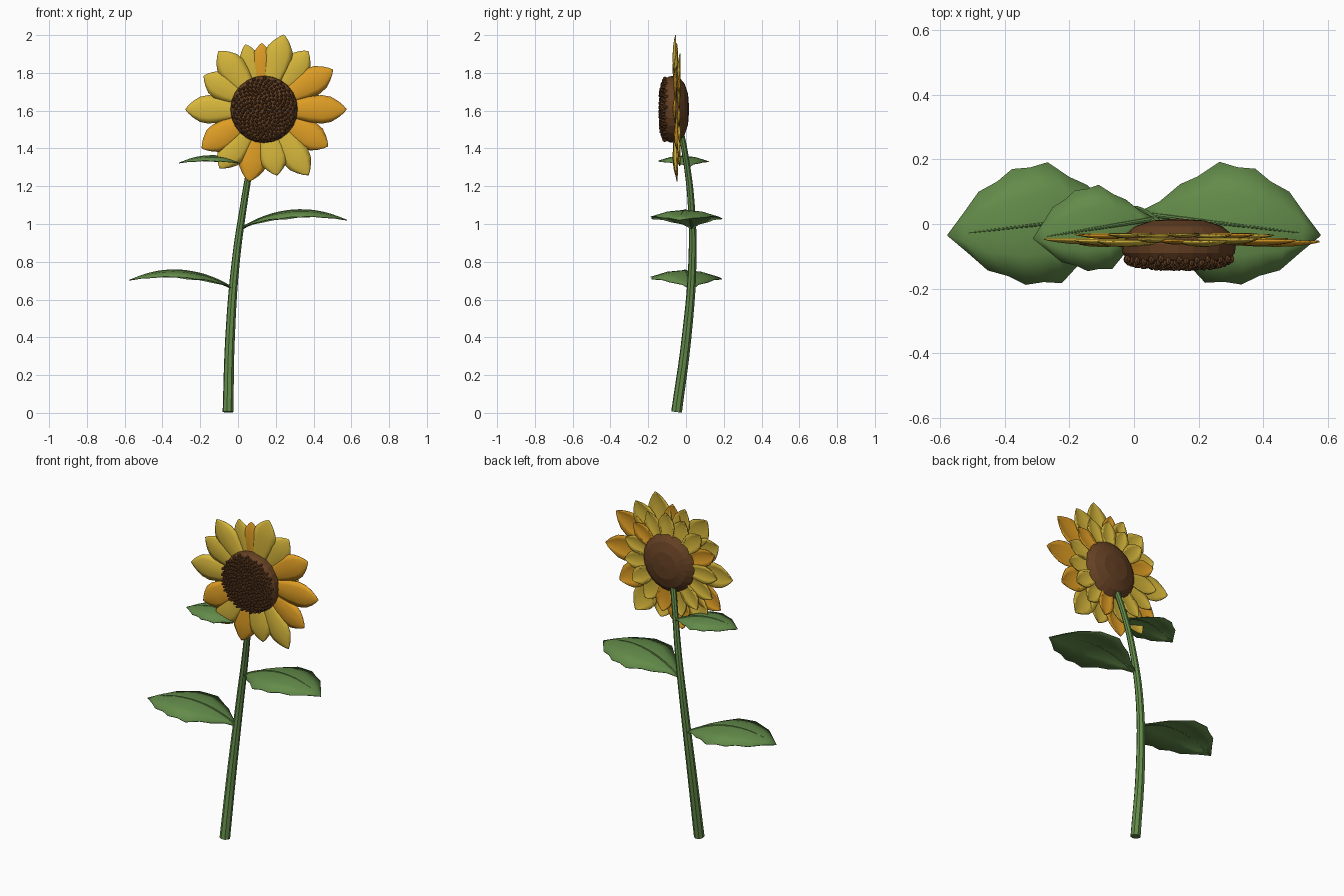
import bpy, bmesh, math, random
from mathutils import Vector, Matrix

random.seed(4)
if "Cube" in bpy.data.objects:
    bpy.data.objects.remove(bpy.data.objects["Cube"], do_unlink=True)


def material(name, rgb):
    m = bpy.data.materials.new(name)
    m.use_nodes = True
    m.diffuse_color = (*rgb, 1)
    m.node_tree.nodes["Principled BSDF"].inputs["Base Color"].default_value = (*rgb, 1)
    return m


GREEN = material("leaf green", (0.125, 0.26, 0.068))
YELLOW = material("petal yellow", (0.69, 0.48, 0.045))
ORANGE = material("petal orange", (0.74, 0.34, 0.018))
BROWN = material("seed brown", (0.13, 0.052, 0.017))

HEAD = Vector((0.138, -0.05, 1.607))
smooth_parts = []


def add_object(name, bm, mat, smooth=True):
    bmesh.ops.remove_doubles(bm, verts=bm.verts, dist=0.0002)
    bmesh.ops.recalc_face_normals(bm, faces=bm.faces)
    mesh = bpy.data.meshes.new(name)
    bm.to_mesh(mesh)
    bm.free()
    mesh.materials.append(mat)
    obj = bpy.data.objects.new(name, mesh)
    bpy.context.collection.objects.link(obj)
    if smooth:
        smooth_parts.append(obj)
    return obj


def sheet(name, rows, mat, thickness):
    """Skin equal rows of points, then give the sheet some thickness."""
    bm = bmesh.new()
    grid = [[bm.verts.new(p) for p in row] for row in rows]
    for a, b in zip(grid, grid[1:]):
        for i in range(len(a) - 1):
            bm.faces.new((a[i], a[i + 1], b[i + 1], b[i]))
    obj = add_object(name, bm, mat)
    mod = obj.modifiers.new("Thickness", "SOLIDIFY")
    mod.thickness = thickness
    mod.offset = 0
    return obj


def tube(name, points, radii, mat):
    """Tapered round tube through the points."""
    curve = bpy.data.curves.new(name, "CURVE")
    curve.dimensions = "3D"
    curve.bevel_depth = 1
    curve.bevel_resolution = 2
    curve.resolution_u = 5
    curve.use_fill_caps = True
    spline = curve.splines.new("BEZIER")
    spline.bezier_points.add(len(points) - 1)
    for bp, co, r in zip(spline.bezier_points, points, radii):
        bp.co, bp.radius = co, r
        bp.handle_left_type = bp.handle_right_type = "AUTO"
    curve.materials.append(mat)
    obj = bpy.data.objects.new(name, curve)
    bpy.context.collection.objects.link(obj)
    bpy.ops.object.select_all(action="DESELECT")
    obj.select_set(True)
    bpy.context.view_layer.objects.active = obj
    bpy.ops.object.convert(target="MESH")
    smooth_parts.append(bpy.context.object)


# Curved stem, running into the back of the head
tube("stem",
     [(-0.053, -0.05, 0.005), (-0.042, 0.003, 0.4), (-0.012, 0.034, 0.8),
      (0.03, 0.028, 1.1), (0.07, 0.002, 1.33), (0.115, -0.035, 1.53)],
     [0.029, 0.026, 0.022, 0.019, 0.017, 0.016], GREEN)

# Toothed leaves: distance along the midrib and half width
LEAF_OUTLINE = [(0, 0.008), (0.1, 0.045), (0.2, 0.105), (0.29, 0.135), (0.4, 0.188),
                (0.5, 0.178), (0.6, 0.18), (0.69, 0.147), (0.8, 0.122), (0.9, 0.06), (1, 0.001)]


def leaf(name, root, tip, scale, arch):
    root, tip = Vector(root), Vector(tip)
    side = (tip - root).cross(Vector((0, 0, 1))).normalized()
    up = Vector((0, 0, 1))
    rows, spine = [], []
    for t, width in LEAF_OUTLINE:
        mid = root.lerp(tip, t) + up * arch * 4 * t * (1 - t)
        spine.append(mid)
        w = width * scale
        rows.append([mid + side * w * u - up * 0.2 * w * u * u
                     for u in (-1, -0.5, 0, 0.5, 1)])
    sheet(name, rows, GREEN, 0.004)
    ribs = spine[::2]
    tube(name + "_midrib", ribs, [0.008 - 0.0012 * i for i in range(len(ribs))], GREEN)


leaf("lower_leaf", (-0.025, 0.03, 0.658), (-0.577, -0.035, 0.702), 1, 0.073)
leaf("middle_leaf", (0.02, 0.032, 0.978), (0.577, -0.035, 1.02), 1, 0.073)
leaf("upper_leaf", (0.06, 0.015, 1.305), (-0.312, -0.045, 1.323), 0.7, 0.045)

# Cupped petals: distance along the petal and half width
PETAL_OUTLINE = [(0, 0.03), (0.2, 0.05), (0.4, 0.067), (0.6, 0.075), (0.75, 0.066),
                 (0.87, 0.042), (0.95, 0.02), (1, 0.001)]


def petal(name, angle, inner, outer, width, y, mat):
    a = math.radians(angle)
    out = Vector((math.cos(a), 0, math.sin(a)))
    side = Vector((-out.z, 0, out.x))
    rows = []
    for t, w in PETAL_OUTLINE:
        centre = HEAD + out * (inner + (outer - inner) * t)
        rows.append([centre + side * w * width * u
                     + Vector((0, y - 0.2 * w * width * (1 - u * u), 0))
                     for u in (-1, -0.6, -0.2, 0.2, 0.6, 1)])
    sheet(name, rows, mat, 0.005)


# Front ring: angle, reach, colour
FRONT_RING = [(0, 0.436, ORANGE), (30, 0.42, ORANGE), (53, 0.386, YELLOW), (75, 0.408, YELLOW),
              (92, 0.35, ORANGE), (106, 0.357, YELLOW), (128, 0.39, YELLOW), (151, 0.364, YELLOW),
              (180, 0.416, YELLOW), (212, 0.388, ORANGE), (233, 0.39, YELLOW),
              (258, 0.39, ORANGE), (281, 0.355, YELLOW), (304, 0.42, YELLOW), (330, 0.39, ORANGE)]
for i, (angle, reach, mat) in enumerate(FRONT_RING):
    narrow = 0.75 if 85 < angle < 110 else 1
    petal(f"front_petal_{i + 1}", angle, 0.11, reach, narrow, 0.004 * (i % 3 - 1), mat)

# Smaller ring behind
for i in range(15):
    petal(f"back_petal_{i + 1}", i * 24 + 14, 0.11, random.uniform(0.29, 0.33), 0.7,
          0.016 + 0.003 * (i % 2), ORANGE if i % 5 == 1 else YELLOW)

# Faceted seed disc, turned around the y axis
DISC_PROFILE = [(0, 0.017), (0.08, 0.011), (0.135, -0.007), (0.168, -0.034), (0.178, -0.062),
                (0.174, -0.09), (0.158, -0.112), (0.09, -0.122), (0, -0.126)]
bm = bmesh.new()
verts = [bm.verts.new((HEAD.x + r, y, HEAD.z)) for r, y in DISC_PROFILE]
edges = [bm.edges.new(pair) for pair in zip(verts, verts[1:])]
bmesh.ops.spin(bm, geom=verts + edges, cent=HEAD, axis=(0, 1, 0),
               angle=math.tau, steps=24, use_duplicate=False)
add_object("seed_disc", bm, BROWN, smooth=False)

# Small seeds in a spiral over the front of the disc
bm = bmesh.new()
COUNT = 210
for i in range(COUNT):
    f = math.sqrt((i + 0.5) / COUNT)
    a = i * math.pi * (3 - math.sqrt(5))
    pos = Vector((HEAD.x + 0.168 * f * math.cos(a),
                  -0.131 + 0.022 * f ** 4 + random.uniform(-0.003, 0.003),
                  HEAD.z + 0.168 * f * math.sin(a)))
    size = random.uniform(0.008, 0.011)
    bmesh.ops.create_icosphere(bm, subdivisions=1, radius=1,
                               matrix=Matrix.Translation(pos)
                               @ Matrix.Diagonal((size, 0.014, size, 1)))
add_object("seeds", bm, BROWN, smooth=False)

# Smooth shading with sharp edges kept
bpy.ops.object.select_all(action="DESELECT")
for obj in smooth_parts:
    obj.select_set(True)
bpy.context.view_layer.objects.active = smooth_parts[0]
bpy.ops.object.shade_smooth_by_angle(angle=math.radians(35))
